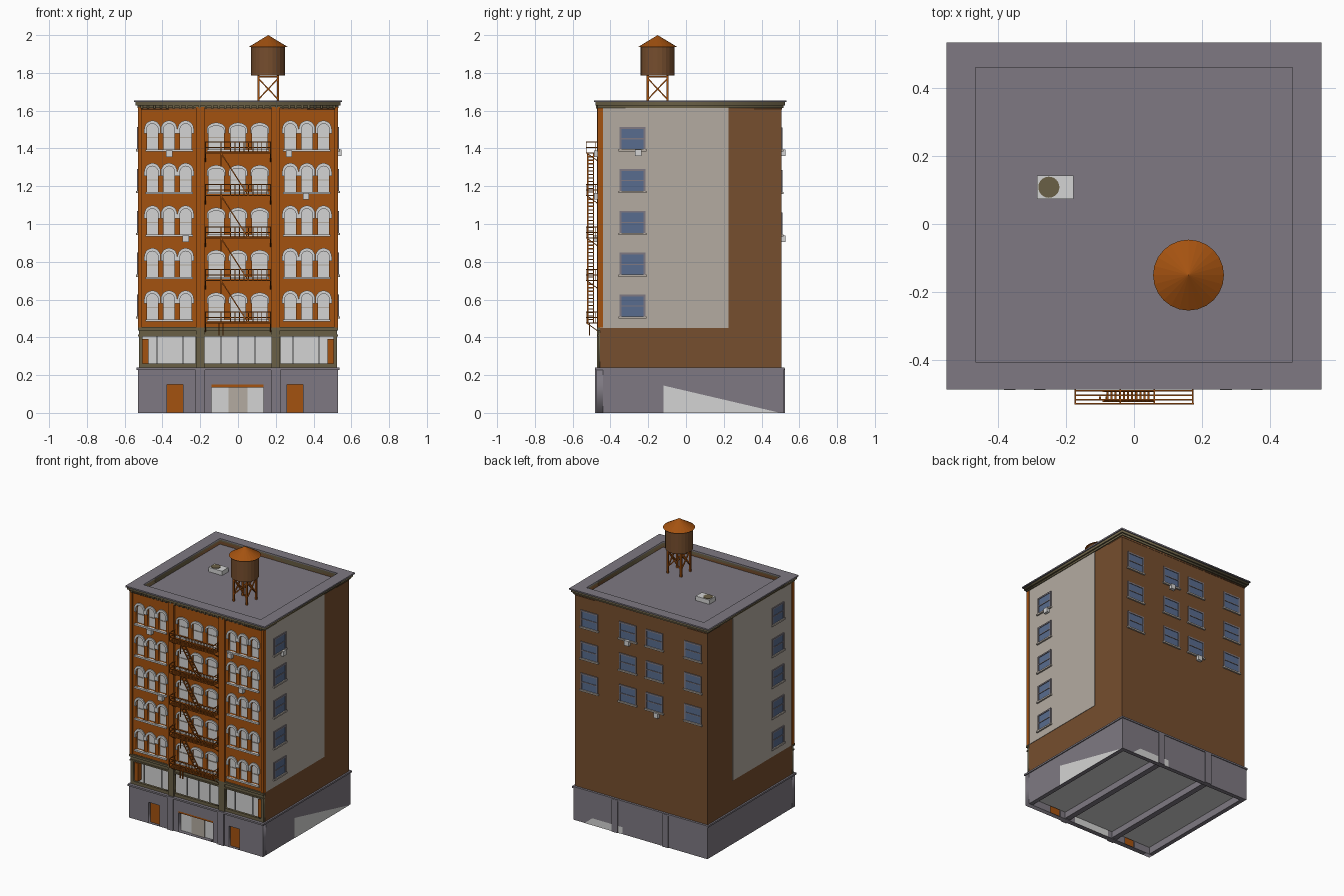
import bpy, bmesh, math
from mathutils import Vector, Matrix

if "Cube" in bpy.data.objects:
    bpy.data.objects.remove(bpy.data.objects["Cube"])

def srgb(r, g, b):
    f = lambda c: (c / 255 / 12.92) if c < 11 else ((c / 255 + 0.055) / 1.055) ** 2.4
    return (f(r), f(g), f(b), 1)

def material(name, *rgb):
    m = bpy.data.materials.new(name)
    m.diffuse_color = srgb(*rgb)
    m.use_nodes = True
    m.node_tree.nodes["Principled BSDF"].inputs["Base Color"].default_value = m.diffuse_color
    return m

RUST = material("rust_orange", 164, 82, 16)
BROWN = material("brown_brick", 118, 78, 46)
GRAY = material("stone_gray", 126, 121, 130)
TAUPE = material("taupe_render", 180, 171, 161)
LIGHT = material("light_gray", 212, 212, 211)
BLUE = material("window_blue", 88, 108, 142)
OLIVE = material("olive_trim", 106, 96, 70)

def finish(name, mesh, mat):
    mesh.materials.clear()
    mesh.materials.append(mat)
    ob = bpy.data.objects.new(name, mesh)
    bpy.context.collection.objects.link(ob)
    return ob

def from_bm(name, bm, mat):
    me = bpy.data.meshes.new(name)
    bm.to_mesh(me)
    bm.free()
    return finish(name, me, mat)

def boxes(name, items, mat):
    """items: (x0, x1, y0, y1, z0, z1)"""
    bm = bmesh.new()
    for x0, x1, y0, y1, z0, z1 in items:
        m = Matrix.Translation(((x0 + x1) / 2, (y0 + y1) / 2, (z0 + z1) / 2))
        m = m @ Matrix.Diagonal((abs(x1 - x0), abs(y1 - y0), abs(z1 - z0), 1))
        bmesh.ops.create_cube(bm, size=1, matrix=m)
    return from_bm(name, bm, mat)

def rods(name, items, mat, t=0.005):
    """square bars between point pairs"""
    bm = bmesh.new()
    for a, b in items:
        a, b = Vector(a), Vector(b)
        d = b - a
        m = Matrix.Translation((a + b) / 2) @ d.to_track_quat('Z', 'Y').to_matrix().to_4x4()
        bmesh.ops.create_cube(bm, size=1, matrix=m @ Matrix.Diagonal((t, t, d.length, 1)))
    return from_bm(name, bm, mat)

def plate(name, loops, lo, hi, mat, axis='Y'):
    """flat plate with holes: filled 2D curve, extruded between lo and hi"""
    cu = bpy.data.curves.new(name, 'CURVE')
    cu.dimensions, cu.fill_mode, cu.extrude = '2D', 'BOTH', (hi - lo) / 2
    for pts in loops:
        sp = cu.splines.new('POLY')
        sp.points.add(len(pts) - 1)
        for p, (u, v) in zip(sp.points, pts):
            p.co = (u, v, 0, 1)
        sp.use_cyclic_u = True
    tmp = bpy.data.objects.new(name + "_curve", cu)
    bpy.context.collection.objects.link(tmp)
    me = bpy.data.meshes.new_from_object(tmp.evaluated_get(bpy.context.evaluated_depsgraph_get()))
    bpy.data.objects.remove(tmp)
    mid = (lo + hi) / 2
    if axis == 'Y':
        me.transform(Matrix.Translation((0, mid, 0)) @ Matrix.Rotation(math.pi / 2, 4, 'X'))
    else:
        me.transform(Matrix.Translation((0, 0, mid)))
    return finish(name, me, mat)

def rect(x0, x1, z0, z1):
    return [(x0, z0), (x1, z0), (x1, z1), (x0, z1)]

def arc(cx, z, w, rise, n=10):
    return [(cx + w * math.cos(math.pi * i / n), z + rise * math.sin(math.pi * i / n)) for i in range(n + 1)]

ROWS = [0.495 + 0.225 * i for i in range(5)]

# ground storey: hollow shell, doors, pilasters, ledge
plate("base_front", [rect(-.53, .53, 0, .235), rect(-.375, -.29, .002, .15),
      rect(-.14, .135, .002, .15), rect(.26, .345, .002, .15)], -.475, -.44, GRAY)
boxes("base_walls", [(-.53, -.5, -.44, .515, 0, .235), (.5, .53, -.44, .515, 0, .235),
      (-.5, .5, .485, .515, 0, .235)], GRAY)
boxes("base_floor", [(-.5, .5, -.44, .485, .05, .235)], LIGHT)
boxes("base_beams", [(s * .2 - .02, s * .2 + .02, -.44, .485, .005, .05) for s in (-1, 1)], GRAY)
boxes("base_pilasters", [(s * .2 - .024, s * .2 + .024, y, y + .01, 0, .235)
      for s in (-1, 1) for y in (-.483, .513)], GRAY)
boxes("base_ledge", [(-.537, .537, -.483, .521, .228, .24)], GRAY)
boxes("side_doors", [(-.38, -.285, -.455, -.45, 0, .155), (.255, .35, -.455, -.45, 0, .155)], RUST)
boxes("entrance_back", [(-.145, .14, -.446, -.44, 0, .155)], LIGHT)
boxes("entrance_lintel", [(-.14, .135, -.47, -.445, .135, .15)], RUST)
boxes("entrance_panel", [(-.05, .05, -.452, -.446, 0, .135)], TAUPE)
# pale patches on the base walls
side = boxes("side_patch", [], LIGHT)
bm = bmesh.new()
bm.faces.new([bm.verts.new(p) for p in ((.532, -.12, 0), (.532, .5, 0), (.532, -.12, .145))])
bm.faces.new([bm.verts.new(p) for p in ((.44, .517, 0), (.14, .517, 0), (.14, .517, .05), (.38, .517, .05))])
bm.to_mesh(side.data)
bm.free()

# main block
boxes("main_block", [(-.525, .525, -.44, .505, .45, 1.61), (-.525, .525, -.40, .505, .235, .45),
      (-.525, -.515, -.455, -.40, .235, .45), (.515, .525, -.455, -.40, .235, .45)], BROWN)
boxes("side_render", [(s * .52, s * .528, -.455, .225, .45, 1.62) for s in (-1, 1)], TAUPE)

# shopfront storey
plate("shopfront_frame", [rect(-.525, .525, .24, .455), rect(-.505, -.225, .262, .41),
      rect(-.178, .178, .262, .41), rect(.225, .505, .262, .41)], -.462, -.445, OLIVE)
boxes("shopfront_glass", [(-.515, .515, -.41, -.40, .24, .45)], LIGHT)
boxes("shopfront_mullions", [(x - .003, x + .003, -.45, -.442, .262, .41)
      for x in (-.43, -.29, -.09, 0, .09, .29, .43)], LIGHT)
boxes("shopfront_posts", [(s * .49 - .015, s * .49 + .015, -.45, -.41, .262, .39) for s in (-1, 1)], RUST)
boxes("shopfront_trim", [(-.53, .53, -.472, -.455, .437, .452), (-.53, .53, -.468, -.455, .405, .415)]
      + [(s * .2 - .022, s * .2 + .022, -.472, -.455, .24, .437) for s in (-1, 1)], OLIVE)

# front wall with arched windows, hoods and sills
holes, hoods, sills, sashes = [], [], [], []
for z in ROWS:
    for bay in (-.365, 0, .365):
        step, w, W, rise, spring = (.115, .04, .05, .02, .105) if bay == 0 else (.088, .03, .0435, .03, .106)
        for k in (-1, 0, 1):
            cx = bay + k * step
            holes.append([(cx - w, z), (cx + w, z)] + arc(cx, z + spring, w, rise))
            low = z + spring - .022
            hoods.append([(cx + w, low), (cx + W, low)] + arc(cx, z + spring, W, rise + .017)
                         + [(cx - W, low), (cx - w, low)] + arc(cx, z + spring, w, rise)[::-1])
            sashes.append((cx - w, cx + w, -.448, -.443, z + .06, z + .066))
        e = step + w + .008
        sills.append((bay - e, bay + e, -.472, -.455, z - .012, z))
plate("front_wall", [rect(-.525, .525, .45, 1.62)] + holes, -.46, -.44, RUST)
plate("window_hoods", hoods, -.468, -.459, LIGHT)
boxes("front_panes", [(-.51, .51, -.444, -.44, .47, 1.6)], LIGHT)
boxes("front_sashes", sashes, TAUPE)
boxes("front_sills", sills, LIGHT)
boxes("front_piers", [(s * .2 - .022, s * .2 + .022, -.472, -.455, .452, 1.62) for s in (-1, 1)]
      + [(s * .52 - .01, s * .52 + .01, -.468, -.44, .452, 1.62) for s in (-1, 1)], RUST)

# plain windows on the sides and the back
def wall_box(wall, u0, u1, d0, d1, z0, z1):
    if wall == "back":
        return (u0, u1, .505 + d0, .505 + d1, z0, z1)
    s = 1 if wall == "right" else -1
    return (s * (.528 + d0), s * (.528 + d1), u0, u1, z0, z1)

spots = [(wl, -.283, .565 + .2215 * i) for wl in ("left", "right") for i in range(5)]
spots += [("back", x, 1.0 + .225 * i) for x in (-.41, -.105, .105, .41) for i in range(3)]
panes, frames, ledges = [], [], []
for wl, u, z in spots:
    panes.append(wall_box(wl, u - .062, u + .062, -.004, .002, z - .057, z + .057))
    for a, b, c, d in ((-.068, -.058, -.062, .062), (.058, .068, -.062, .062), (-.068, .068, .052, .062),
                       (-.058, .058, -.003, .003)):
        frames.append(wall_box(wl, u + a, u + b, -.004, .006, z + c, z + d))
    ledges.append(wall_box(wl, u - .074, u + .074, -.004, .011, z - .066, z - .055))
boxes("plain_window_panes", panes, BLUE)
boxes("plain_window_frames", frames, GRAY)
boxes("plain_window_sills", ledges, TAUPE)

# window air conditioners
units = [(x - .017, x + .017, -.487, -.455, z, z + .034)
         for x, z in ((-.365, 1.355), (.27, 1.355), (.36, 1.13), (-.277, .905))]
units += [wall_box("back", .085, .12, 0, .022, 1.36, 1.395), wall_box("back", -.145, -.11, 0, .022, .905, .94),
          wall_box("right", -.27, -.235, 0, .02, 1.36, 1.395)]
boxes("air_conditioners", units, LIGHT)

# roof, parapet and cornice
def ring(name, g, z0, z1, mat):
    plate(name, [rect(-.525 - g, .525 + g, -.46 - g, .507 + g), rect(-.465, .465, -.405, .46)], z0, z1, mat, 'Z')
ring("parapet", 0, 1.605, 1.636, BROWN)
ring("cornice_lower", .008, 1.615, 1.628, OLIVE)
ring("cornice_upper", .018, 1.628, 1.646, OLIVE)
ring("parapet_cap", .026, 1.645, 1.655, GRAY)
boxes("cornice_blocks", [(-.51 + .034 * i - .006, -.51 + .034 * i + .006, -.476, -.465, 1.612, 1.628)
      for i in range(31)], OLIVE)
boxes("roof_deck", [(-.47, .47, -.41, .465, 1.606, 1.614)], GRAY)
boxes("roof_unit", [(-.285, -.177, .073, .143, 1.612, 1.645)], LIGHT)

def cone(name, r1, r2, z0, z1, mat, c=(.16, -.15), n=24):
    bm = bmesh.new()
    bmesh.ops.create_cone(bm, cap_ends=True, segments=n, radius1=r1, radius2=r2, depth=z1 - z0,
                          matrix=Matrix.Translation((*c, (z0 + z1) / 2)))
    return from_bm(name, bm, mat)
cone("roof_unit_fan", .031, .031, 1.644, 1.648, OLIVE, (-.25, .108))

# water tower
cone("tank", .09, .09, 1.785, 1.94, BROWN)
cone("tank_roof", .104, 0, 1.937, 2.0, RUST)
q = [(.16 + a * .052, -.15 + b * .052) for a, b in ((-1, -1), (1, -1), (1, 1), (-1, 1))]
rods("tower_legs", [((*p, 1.612), (*p, 1.787)) for p in q], RUST, .012)
braces = []
for i in range(4):
    a, b = q[i], q[(i + 1) % 4]
    braces += [((*a, 1.66), (*b, 1.77)), ((*b, 1.66), (*a, 1.77)), ((*a, 1.78), (*b, 1.78))]
rods("tower_braces", braces, RUST, .007)

# fire escape
bars, stairs = [], []
for n, r in enumerate(ROWS):
    z = r - .02
    for y in (-.478, -.49, -.503, -.516, -.528):
        bars.append(((-.175, y, z), (.175, y, z)))
    for x in (-.172, -.04, .06, .172):
        bars.append(((x, -.462, z), (x, -.53, z)))
    for h in (.03, .06):
        bars.append(((-.175, -.528, z + h), (.175, -.528, z + h)))
        bars += [((x, -.465, z + h), (x, -.528, z + h)) for x in (-.173, .173)]
    for x in [-.173, -.09] + [-.04 + .0237 * i for i in range(10)]:
        bars.append(((x, -.528, z), (x, -.528, z + .06)))
    for x in (-.172, .172):
        bars += [((x, -.525, z), (x, -.462, z - .045)), ((x, -.478, z), (x, -.478, z + .06))]
    if n:
        top, bot = (-.09, z), (.055, z - .225)
        for y in (-.49, -.52):
            stairs.append(((top[0], y, top[1]), (bot[0], y, bot[1])))
        for k in range(1, 12):
            x, h = top[0] + .145 * k / 12, z - .225 * k / 12
            stairs.append(((x, -.49, h), (x, -.52, h)))
        stairs.append(((-.09, -.52, z), (-.09, -.52, z - .07)))
    else:
        stairs += [((x, -.51, z), (x, -.51, z - .065)) for x in (-.1, -.08)]
rods("fire_escape_platforms", bars, RUST, .0045)
rods("fire_escape_stairs", stairs, RUST, .006)
